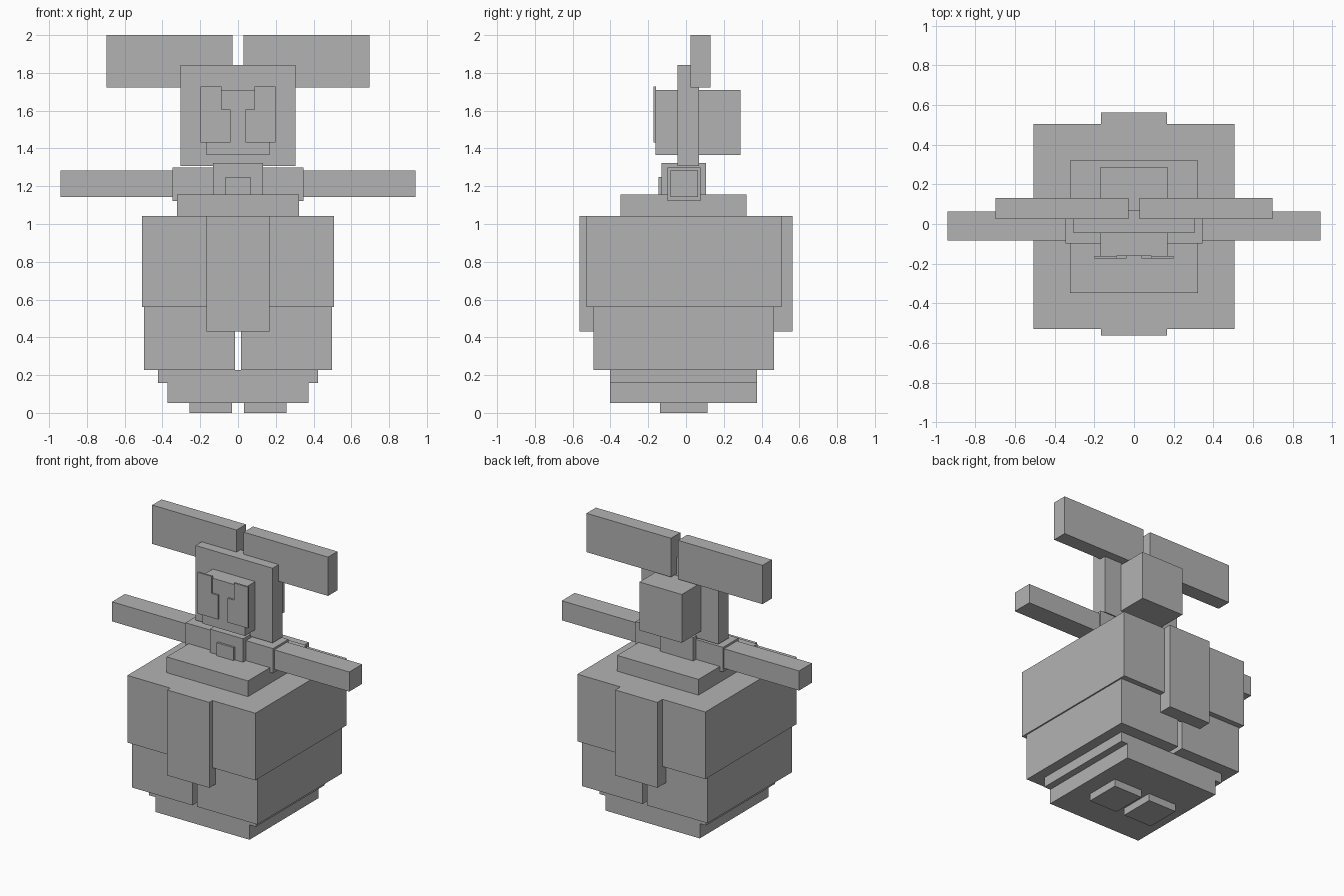
import bpy
import bmesh
from mathutils import Vector

if "Cube" in bpy.data.objects:
    bpy.data.objects.remove(bpy.data.objects["Cube"])

grey = bpy.data.materials.new("plain grey")
grey.diffuse_color = (0.45, 0.45, 0.45, 1.0)
grey.use_nodes = True
grey.node_tree.nodes["Principled BSDF"].inputs["Base Color"].default_value = grey.diffuse_color


def box(name, x, y, z):
    """Box from (min, max) ranges on each axis."""
    bm = bmesh.new()
    bmesh.ops.create_cube(bm, size=1.0)
    for v in bm.verts:
        v.co = Vector([r[0] if c < 0 else r[1] for c, r in zip(v.co, (x, y, z))])
    mesh = bpy.data.meshes.new(name)
    bm.to_mesh(mesh)
    bm.free()
    mesh.materials.append(grey)
    obj = bpy.data.objects.new(name, mesh)
    bpy.context.collection.objects.link(obj)
    return obj


def centred(name, half, y, z):
    return box(name, (-half, half), y, z)


def pair(name, x, y, z):
    """Matching boxes on the left and right sides."""
    box("right_" + name, x, y, z)
    box("left_" + name, (-x[1], -x[0]), y, z)


# Feet and stepped base
pair("foot", (0.033, 0.257), (-0.138, 0.113), (0.0, 0.052))
centred("base", 0.373, (-0.402, 0.377), (0.052, 0.158))
centred("base_step", 0.423, (-0.402, 0.377), (0.158, 0.228))

# Lower body halves, upper body and hanging panels
pair("lower_body", (0.017, 0.497), (-0.491, 0.466), (0.228, 0.561))
centred("upper_body", 0.507, (-0.528, 0.505), (0.561, 1.042))
centred("front_panel", 0.167, (-0.563, -0.48), (0.43, 1.042))
centred("back_panel", 0.167, (0.455, 0.563), (0.43, 1.042))

# Collar, neck and small chest plate
centred("collar", 0.322, (-0.347, 0.319), (1.042, 1.155))
centred("neck", 0.132, (-0.131, 0.107), (1.155, 1.323))
centred("neck_plate", 0.067, (-0.146, -0.131), (1.155, 1.248))

# Shoulders and arms
pair("shoulder", (0.132, 0.346), (-0.099, 0.076), (1.121, 1.298))
pair("arm", (0.346, 0.94), (-0.083, 0.063), (1.143, 1.283))

# Head plate with a face block passing through it
centred("head_plate", 0.305, (-0.045, 0.07), (1.307, 1.842))
centred("face_block", 0.168, (-0.161, 0.288), (1.364, 1.71))

# Stepped eye plates
pair("eye_lower", (0.039, 0.199), (-0.173, -0.16), (1.432, 1.605))
pair("eye_upper", (0.088, 0.199), (-0.173, -0.16), (1.605, 1.727))

# Wide ears
pair("ear", (0.028, 0.697), (0.024, 0.13), (1.722, 2.0))
